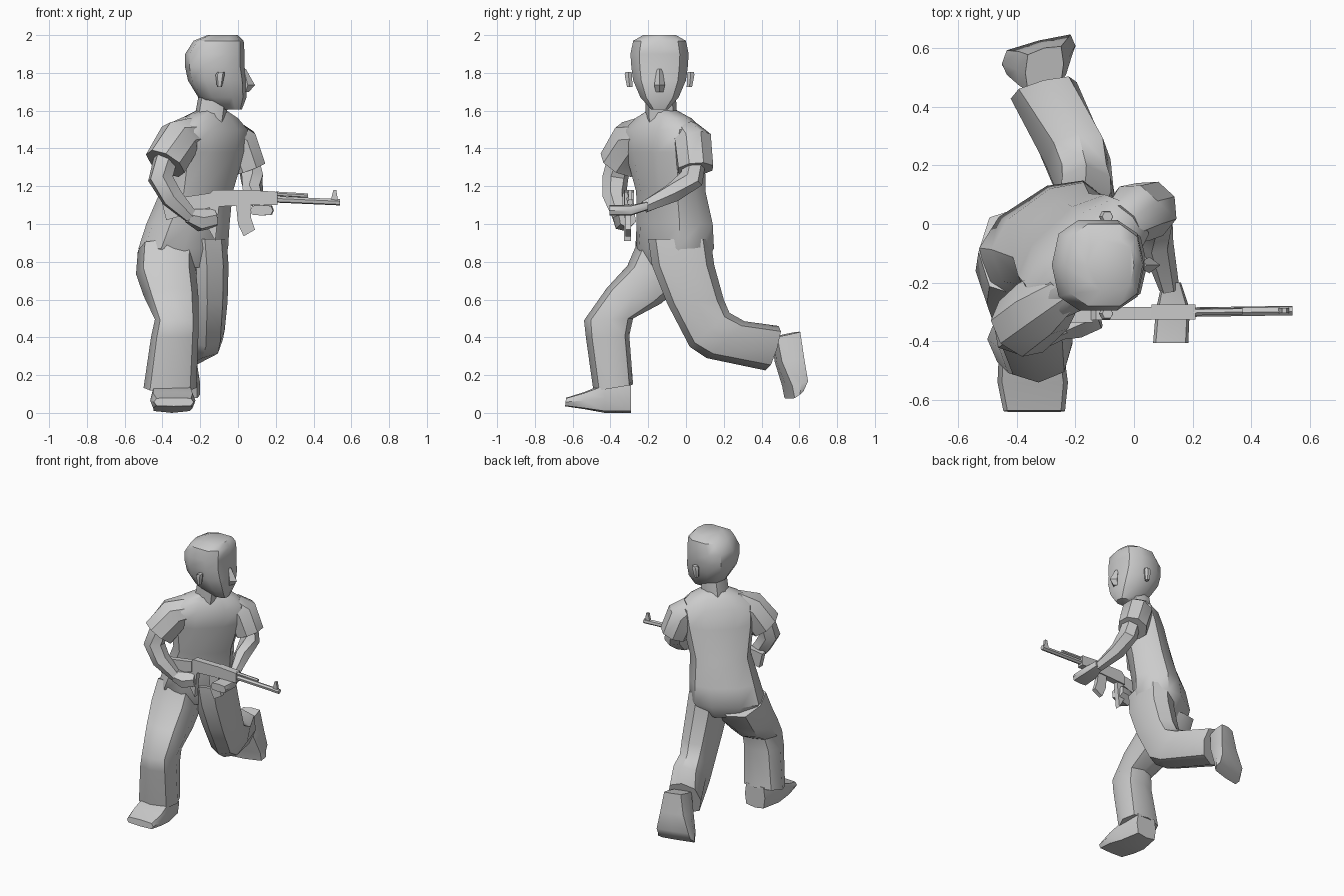
import bpy, bmesh, math
from mathutils import Vector as V


def finish(name, bm, angle=42):
    bmesh.ops.recalc_face_normals(bm, faces=bm.faces)
    me = bpy.data.meshes.new(name)
    bm.to_mesh(me)
    bm.free()
    for p in me.polygons:
        p.use_smooth = True
    me.set_sharp_from_angle(angle=math.radians(angle))
    ob = bpy.data.objects.new(name, me)
    bpy.context.collection.objects.link(ob)
    return ob


def loft(name, rings, n=8, power=0.8, angle=42):
    """Skin a list of (centre, half axis, half axis) sections."""
    bm = bmesh.new()
    sp = lambda t: math.copysign(abs(t) ** power, t) if abs(t) > 1e-6 else 0
    loops = []
    for c, u, v in rings:
        loops.append([bm.verts.new(c + u * sp(math.cos(k * math.tau / n)) + v * sp(math.sin(k * math.tau / n)))
                      for k in range(n)])
    for a, b in zip(loops, loops[1:]):
        for i in range(n):
            j = (i + 1) % n
            bm.faces.new((a[i], a[j], b[j], b[i]))
    bm.faces.new(loops[0])
    bm.faces.new(loops[-1])
    return finish(name, bm, angle)


def flat_ring(x, y, z, a, b, yaw=0):
    t = math.radians(yaw)
    return V((x, y, z)), V((math.cos(t), math.sin(t), 0)) * a, V((-math.sin(t), math.cos(t), 0)) * b


def side_ring(x0, x1, y0, z0, y1, z1, skew=0.0):
    h = (x1 - x0) / 2
    return (V(((x0 + x1) / 2, (y0 + y1) / 2, (z0 + z1) / 2)), V((h, h * skew, 0)),
            V((0, (y1 - y0) / 2, (z1 - z0) / 2)))


def tube(name, pts, n=6, power=1.0):
    """Round limb through (x, y, z, radius) points."""
    ps = [V(p[:3]) for p in pts]
    rings = []
    for i, p in enumerate(pts):
        d = (ps[min(i + 1, len(ps) - 1)] - ps[max(i - 1, 0)]).normalized()
        u = d.cross(V((0.3, 1, 0.2))).normalized()
        rings.append((ps[i], u * p[3], d.cross(u) * p[3]))
    return loft(name, rings, n, power)


def plate(name, prof, y, w):
    """Extrude an x-z outline across the width w."""
    bm = bmesh.new()
    f = bm.faces.new([bm.verts.new((x, y - w / 2, z)) for x, z in prof])
    ext = bmesh.ops.extrude_face_region(bm, geom=[f])["geom"]
    bmesh.ops.translate(bm, vec=(0, w, 0), verts=[e for e in ext if isinstance(e, bmesh.types.BMVert)])
    return finish(name, bm, 30)


# Torso, twisted between hips and shoulders
loft("torso", [flat_ring(*r) for r in (
    (-0.28, -0.07, 0.77, 0.18, 0.12, 33), (-0.29, -0.06, 0.87, 0.25, 0.17, 33),
    (-0.265, -0.06, 1.0, 0.23, 0.165, 36), (-0.22, -0.08, 1.17, 0.20, 0.15, 40),
    (-0.18, -0.11, 1.38, 0.24, 0.15, 43), (-0.16, -0.12, 1.50, 0.25, 0.13, 44),
    (-0.15, -0.12, 1.56, 0.18, 0.09, 44), (-0.14, -0.125, 1.60, 0.08, 0.07, 44))], 10)

# Neck and head, looking along +x
loft("neck", [flat_ring(-0.15, -0.13, 1.54, 0.085, 0.085), flat_ring(-0.125, -0.135, 1.70, 0.08, 0.08)], 8)
loft("head", [flat_ring((x0 + x1) / 2, -0.14, z, (x1 - x0) / 2, w) for x0, x1, z, w in (
    (-0.09, 0.02, 1.605, 0.045), (-0.21, 0.045, 1.67, 0.105), (-0.265, 0.045, 1.76, 0.145),
    (-0.28, 0.035, 1.83, 0.155), (-0.28, 0.035, 1.90, 0.16), (-0.235, 0.03, 1.97, 0.145),
    (-0.16, 0.0, 2.0, 0.09))], 10, 0.75)
loft("nose", [flat_ring(0.03, -0.14, 1.82, 0.012, 0.015), flat_ring(0.052, -0.14, 1.735, 0.038, 0.028),
              flat_ring(0.04, -0.14, 1.70, 0.018, 0.02)], 4, 1)
for side, name in ((-1, "right_ear"), (1, "left_ear")):
    loft(name, [flat_ring(-0.098, -0.14 + side * 0.158, 1.725, 0.013, 0.016),
                flat_ring(-0.095, -0.14 + side * 0.165, 1.79, 0.024, 0.022),
                flat_ring(-0.09, -0.14 + side * 0.165, 1.805, 0.018, 0.018)], 6)

# Trouser legs
loft("front_leg", [side_ring(*r) for r in (
    (-0.53, -0.22, -0.25, 0.92, 0.06, 0.80), (-0.54, -0.22, -0.31, 0.78, -0.01, 0.69),
    (-0.50, -0.21, -0.42, 0.66, -0.13, 0.58, -0.05), (-0.44, -0.21, -0.54, 0.49, -0.28, 0.50, 0.05),
    (-0.46, -0.21, -0.53, 0.40, -0.30, 0.41, 0.05), (-0.50, -0.22, -0.49, 0.115, -0.28, 0.15, 0.05))])
loft("back_leg", [side_ring(*r) for r in (
    (-0.29, -0.06, -0.20, 0.92, 0.13, 0.92), (-0.28, -0.05, -0.18, 0.78, 0.15, 0.78),
    (-0.27, -0.055, -0.10, 0.58, 0.20, 0.60), (-0.27, -0.07, 0.02, 0.35, 0.23, 0.53),
    (-0.30, -0.08, 0.11, 0.29, 0.31, 0.485, 0.1), (-0.42, -0.195, 0.42, 0.225, 0.49, 0.46, 0.25))])

# Shoes
loft("front_shoe", [side_ring(*r) for r in (
    (-0.43, -0.27, -0.29, 0.0, -0.29, 0.17), (-0.46, -0.24, -0.43, 0.0, -0.43, 0.155),
    (-0.465, -0.225, -0.54, 0.02, -0.54, 0.11), (-0.445, -0.235, -0.64, 0.035, -0.635, 0.08))], 8, 0.4, 35)
loft("back_shoe", [side_ring(*r) for r in (
    (-0.37, -0.24, 0.46, 0.40, 0.60, 0.43, 0.25), (-0.40, -0.22, 0.48, 0.27, 0.615, 0.29, 0.25),
    (-0.45, -0.20, 0.53, 0.14, 0.625, 0.17, 0.25), (-0.45, -0.20, 0.545, 0.075, 0.60, 0.12, 0.25))], 8, 0.4, 35)

# Short sleeves and bare arms
tube("right_sleeve", [(-0.24, -0.20, 1.49, 0.09), (-0.31, -0.28, 1.45, 0.115), (-0.385, -0.35, 1.32, 0.115)], 8)
tube("left_sleeve", [(-0.04, 0.0, 1.48, 0.08), (0.0, 0.035, 1.44, 0.105), (0.055, 0.05, 1.29, 0.10)], 8)
tube("right_arm", [(-0.38, -0.35, 1.36, 0.065), (-0.41, -0.375, 1.24, 0.07), (-0.35, -0.38, 1.14, 0.062),
                   (-0.25, -0.355, 1.04, 0.04)])
tube("right_hand", [(-0.26, -0.355, 1.045, 0.042), (-0.20, -0.33, 1.02, 0.062), (-0.12, -0.31, 1.03, 0.05)])
tube("left_arm", [(0.05, 0.05, 1.36, 0.06), (0.075, 0.03, 1.24, 0.065), (0.08, -0.07, 1.165, 0.055),
                  (0.12, -0.22, 1.09, 0.035)])
loft("left_hand", [side_ring(0.095, 0.16, -0.20, 1.075, -0.20, 1.12), side_ring(0.075, 0.19, -0.29, 1.045, -0.29, 1.10),
                   side_ring(0.065, 0.185, -0.405, 1.045, -0.405, 1.10)], 8, 0.5)

# Rifle, carried level along x
plate("stock", [(-0.38, 1.02), (-0.14, 1.09), (-0.14, 1.165), (-0.405, 1.125)], -0.315, 0.04)
plate("receiver", [(-0.16, 1.09), (0.06, 1.10), (0.06, 1.18), (-0.13, 1.18), (-0.16, 1.15)], -0.305, 0.045)
plate("handguard", [(0.06, 1.10), (0.21, 1.10), (0.21, 1.17), (0.06, 1.18)], -0.30, 0.05)
plate("grip", [(-0.15, 1.10), (-0.10, 1.10), (-0.12, 0.91), (-0.16, 0.98)], -0.31, 0.035)
plate("magazine", [(-0.01, 1.10), (0.065, 1.10), (0.07, 1.03), (0.09, 0.97), (0.03, 0.935), (0.0, 1.0)], -0.305, 0.03)
tube("barrel", [(0.20, -0.30, 1.13, 0.017), (0.54, -0.295, 1.115, 0.017)])
tube("gas_tube", [(0.20, -0.30, 1.16, 0.012), (0.37, -0.297, 1.15, 0.012)])
plate("front_sight", [(0.49, 1.12), (0.53, 1.12), (0.52, 1.18), (0.505, 1.18)], -0.295, 0.018)
